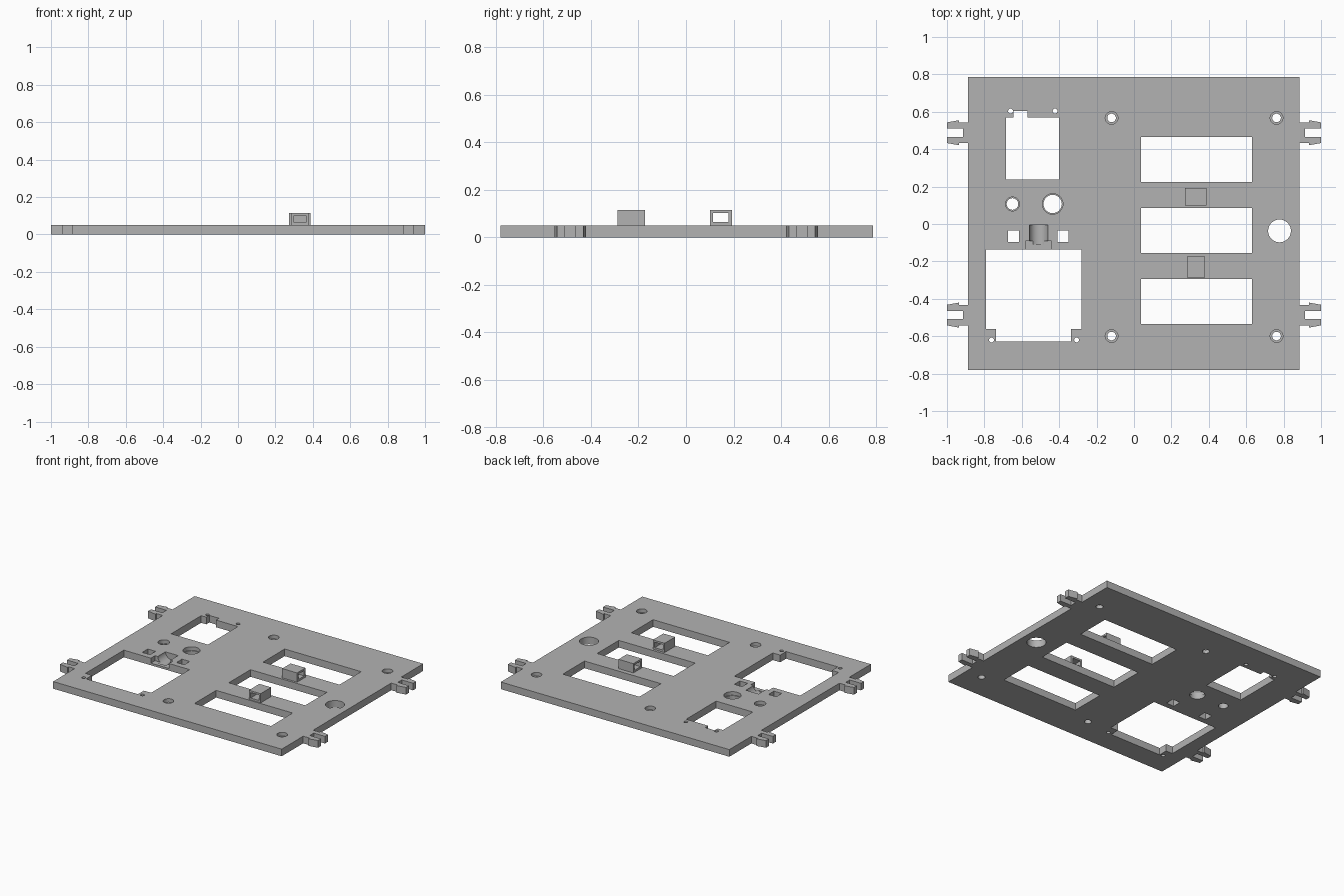
import bpy, bmesh
from math import pi
from mathutils import Matrix

cube = bpy.data.objects.get("Cube")
if cube:
    bpy.data.objects.remove(cube, do_unlink=True)

grey = bpy.data.materials.new("plain grey")
grey.use_nodes = True
colour = (0.45, 0.45, 0.45, 1)
grey.diffuse_color = colour
grey.node_tree.nodes["Principled BSDF"].inputs["Base Color"].default_value = colour

TOP = 0.05      # plate thickness
OVER = 0.02     # how far cutters overshoot


def finish(bm, name):
    bmesh.ops.recalc_face_normals(bm, faces=bm.faces)
    mesh = bpy.data.meshes.new(name)
    bm.to_mesh(mesh)
    bm.free()
    mesh.materials.append(grey)
    obj = bpy.data.objects.new(name, mesh)
    bpy.context.collection.objects.link(obj)
    return obj


def prism(name, points, z0, z1):
    bm = bmesh.new()
    face = bm.faces.new([bm.verts.new((x, y, z0)) for x, y in points])
    up = bmesh.ops.extrude_face_region(bm, geom=[face])["geom"]
    verts = [v for v in up if isinstance(v, bmesh.types.BMVert)]
    bmesh.ops.translate(bm, verts=verts, vec=(0, 0, z1 - z0))
    return finish(bm, name)


def box(name, x0, x1, y0, y1, z0=-OVER, z1=TOP + OVER):
    return prism(name, [(x0, y0), (x1, y0), (x1, y1), (x0, y1)], z0, z1)


def cylinder(name, x, y, radius, z0=-OVER, z1=TOP + OVER):
    bm = bmesh.new()
    bmesh.ops.create_cone(bm, cap_ends=True, segments=32, radius1=radius, radius2=radius,
                          depth=z1 - z0, matrix=Matrix.Translation((x, y, (z0 + z1) / 2)))
    return finish(bm, name)


def cut(target, cutter):
    mod = target.modifiers.new("cut", "BOOLEAN")
    mod.operation = "DIFFERENCE"
    mod.solver = "EXACT"
    mod.object = cutter
    bpy.context.view_layer.objects.active = target
    bpy.ops.object.modifier_apply(modifier=mod.name)
    bpy.data.objects.remove(cutter, do_unlink=True)


plate = box("base_plate", -0.887, 0.885, -0.78, 0.787, 0, TOP)

# Three display slots
for y in (0.344, -0.035, -0.415):
    cut(plate, box("slot", 0.037, 0.63, y - 0.12, y + 0.12))

# Small window with a notch in its back edge
cut(plate, prism("window", [(-0.685, 0.238), (-0.40, 0.238), (-0.40, 0.57), (-0.57, 0.57),
                            (-0.57, 0.603), (-0.645, 0.603), (-0.645, 0.57), (-0.685, 0.57)],
                 -OVER, TOP + OVER))

# Large window with filled front corners
cut(plate, prism("window", [(-0.738, -0.627), (-0.337, -0.627), (-0.337, -0.562), (-0.28, -0.562),
                            (-0.28, -0.136), (-0.79, -0.136), (-0.79, -0.562), (-0.738, -0.562)],
                 -OVER, TOP + OVER))

# Pin holes beside the windows
for x, y in ((-0.66, 0.604), (-0.422, 0.604), (-0.762, -0.62), (-0.307, -0.62)):
    cut(plate, cylinder("pin", x, y, 0.013))

# Square holes
for x in (-0.645, -0.38):
    cut(plate, box("square", x - 0.03, x + 0.03, -0.096, -0.035))

# Plain cable hole
cut(plate, cylinder("cable", 0.778, -0.037, 0.061))

# Counterbored holes: four screws, a button and a dial
bores = [(x, y, 0.034, 0.023) for x in (-0.12, 0.762) for y in (0.567, -0.599)]
bores += [(-0.65, 0.107, 0.037, 0.031), (-0.435, 0.107, 0.055, 0.049)]
for x, y, wide, narrow in bores:
    cut(plate, cylinder("bore", x, y, narrow))
    cut(plate, cylinder("counterbore", x, y, wide, TOP / 2))

# Recess for a knob: a shallow pocket and a round groove
cut(plate, box("pocket", -0.58, -0.44, -0.15, -0.09, 0.015))
groove = cylinder("groove", 0, 0, 0.05, 0, 0.105)
groove.data.transform(Matrix.Translation((-0.51, -0.005, 0.055)) @ Matrix.Rotation(pi / 2, 4, "X"))
cut(plate, groove)

# Forked clips with barbed prongs on both sides
half = [(-0.02, 0.055), (0.05, 0.055), (0.05, 0.067), (0.115, 0.055), (0.115, 0.022), (0.028, 0.022)]
outline = half + [(x, -y) for x, y in reversed(half)]
for side, sx in (("left", 1), ("right", -1)):
    for end, y in (("back", 0.488), ("front", -0.487)):
        prism(f"{side}_{end}_clip", [(sx * (0.885 + px), y + py) for px, py in outline], 0, TOP)

# Hollow cable guides, one open along x and one along y
guide = box("back_cable_guide", 0.273, 0.388, 0.1, 0.193, TOP - 0.002, 0.115)
cut(guide, box("tunnel", 0.2, 0.45, 0.114, 0.179, 0.064, 0.102))
guide = box("front_cable_guide", 0.286, 0.377, -0.288, -0.172, TOP - 0.002, 0.115)
cut(guide, box("tunnel", 0.3, 0.363, -0.4, -0.1, 0.064, 0.102))

# Smooth the round walls, keep the corners crisp
bpy.ops.object.select_all(action="DESELECT")
plate.select_set(True)
bpy.context.view_layer.objects.active = plate
bpy.ops.object.shade_smooth_by_angle(angle=pi / 6)
